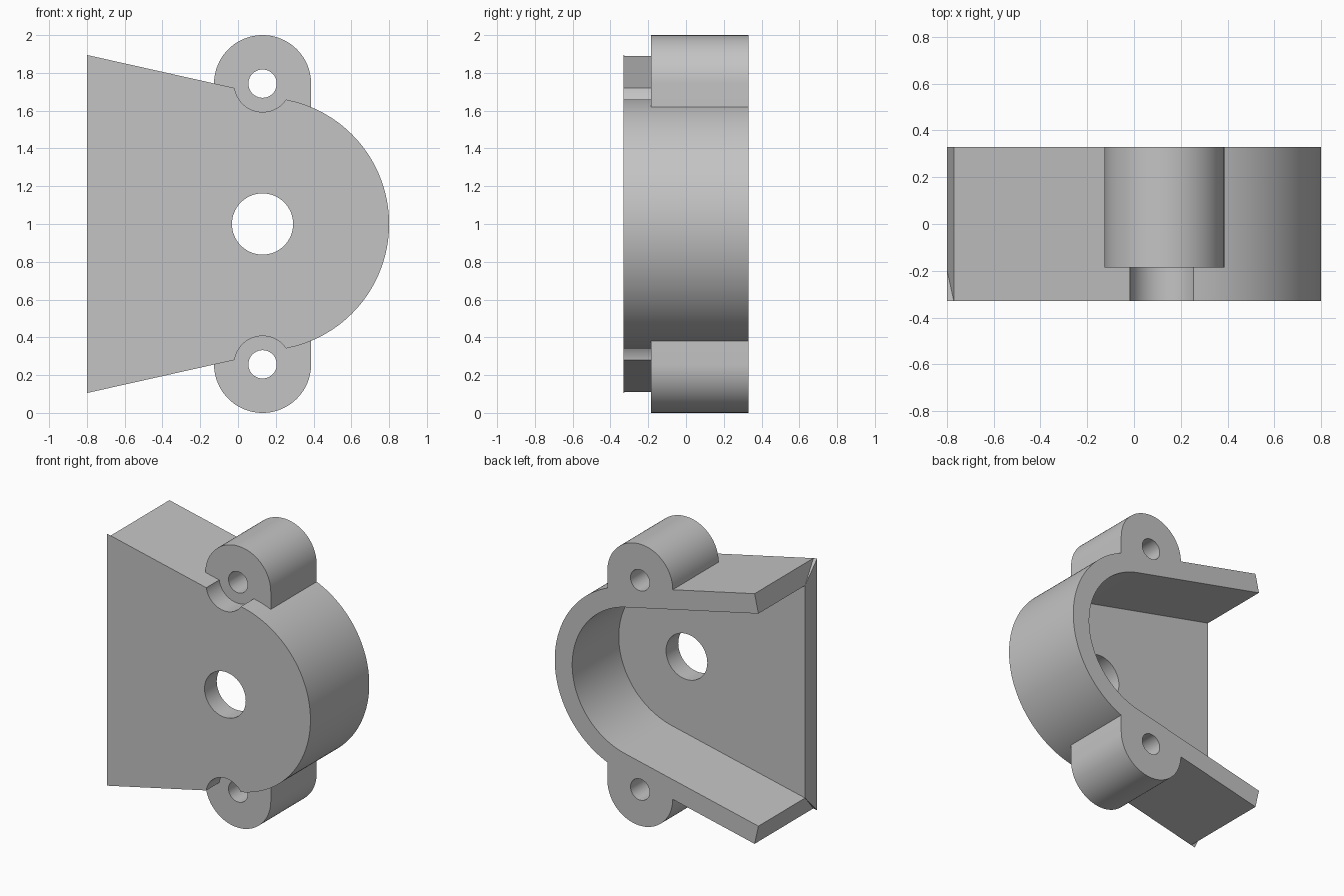
import bpy, bmesh, math

cube = bpy.data.objects.get("Cube")
if cube:
    bpy.data.objects.remove(cube, do_unlink=True)

grey = bpy.data.materials.new("plain grey")
grey.use_nodes = True
colour = (0.55, 0.55, 0.55, 1)
grey.diffuse_color = colour
grey.node_tree.nodes["Principled BSDF"].inputs["Base Color"].default_value = colour

CX, CZ = 0.13, 1.0            # centre of the round end
R, WALL = 0.67, 0.137         # outer radius, wall and plate thickness
LEFT, FRONT, BACK = -0.8, -0.33, 0.33
TILT = math.atan(0.224)       # slope of the straight walls
LUG_Z, LUG_R, LUG_FRONT = 0.743, 0.257, -0.185


def arc(cx, cz, r, a0, a1, n):
    return [(cx + r * math.cos(a0 + (a1 - a0) * i / n),
             cz + r * math.sin(a0 + (a1 - a0) * i / n)) for i in range(n + 1)]


def circle(cx, cz, r, n=64):
    return arc(cx, cz, r, 0, math.tau, n)[:-1]


def prism(name, points, front, back):
    """Extrude an x-z outline along y; front may be one value or one per point."""
    fronts = front if isinstance(front, list) else [front] * len(points)
    bm = bmesh.new()
    a = [bm.verts.new((x, y, z)) for (x, z), y in zip(points, fronts)]
    b = [bm.verts.new((x, back, z)) for x, z in points]
    bm.faces.new(a)
    bm.faces.new(b[::-1])
    for i in range(len(a)):
        j = (i + 1) % len(a)
        bm.faces.new((a[j], a[i], b[i], b[j]))
    bmesh.ops.recalc_face_normals(bm, faces=bm.faces)
    mesh = bpy.data.meshes.new(name)
    bm.to_mesh(mesh)
    bm.free()
    mesh.materials.append(grey)
    obj = bpy.data.objects.new(name, mesh)
    bpy.context.collection.objects.link(obj)
    return obj


def combine(target, tool, operation):
    mod = target.modifiers.new(operation, 'BOOLEAN')
    mod.operation, mod.object, mod.solver = operation, tool, 'EXACT'
    bpy.context.view_layer.objects.active = target
    bpy.ops.object.modifier_apply(modifier=mod.name)
    bpy.data.objects.remove(tool, do_unlink=True)


def outline(r, left):
    """Round end with two straight sides tangent to it, flaring to x = left."""
    half = math.pi / 2 - TILT
    pts = arc(CX, CZ, r, -half, half, 72)
    x, z = pts[-1]
    rise = (z - CZ) + (x - left) * math.tan(TILT)
    return pts + [(left, CZ + rise), (left, CZ - rise)]


# Housing: plate with a wall around it
housing = prism("housing", outline(R, LEFT), FRONT, BACK)
combine(housing, prism("cavity", outline(R - WALL, -1.2), FRONT + WALL, 0.5), 'DIFFERENCE')

# Square off the wall ends, leaving the mitred tip on the plate
c, s = math.cos(TILT), math.sin(TILT)
end_x = LEFT + WALL * s
end_z = R / c - (end_x - CX) * math.tan(TILT)
for side in (1, -1):
    corners = [(0, -0.06), (0.15, -0.06), (0.15, 0.17), (0, 0.17)]
    pts = [(end_x - u * c - d * s, CZ + side * (end_z + u * s - d * c)) for u, d in corners]
    combine(housing, prism("end_cut", pts, [FRONT + d for u, d in corners], 0.5), 'DIFFERENCE')

# Screw lugs above and below, with clearance recesses and holes
for side in (1, -1):
    top = [(x, CZ + side * z) for x, z in
           arc(CX, LUG_Z, LUG_R, 0, math.pi, 40) + [(CX - LUG_R, 0.61), (CX + LUG_R, 0.61)]]
    z = CZ + side * LUG_Z
    combine(housing, prism("recess", circle(CX, z, 0.15), -0.5, LUG_FRONT), 'DIFFERENCE')
    combine(housing, prism("lug", top, LUG_FRONT, BACK), 'UNION')
    combine(housing, prism("screw_hole", circle(CX, z, 0.075, 40), -0.5, 0.5), 'DIFFERENCE')

# Shaft hole through the plate
combine(housing, prism("shaft_hole", circle(CX, CZ, 0.162), -0.5, 0.5), 'DIFFERENCE')

bpy.ops.object.select_all(action='DESELECT')
housing.select_set(True)
bpy.context.view_layer.objects.active = housing
bpy.ops.object.shade_smooth_by_angle(angle=math.radians(20))
